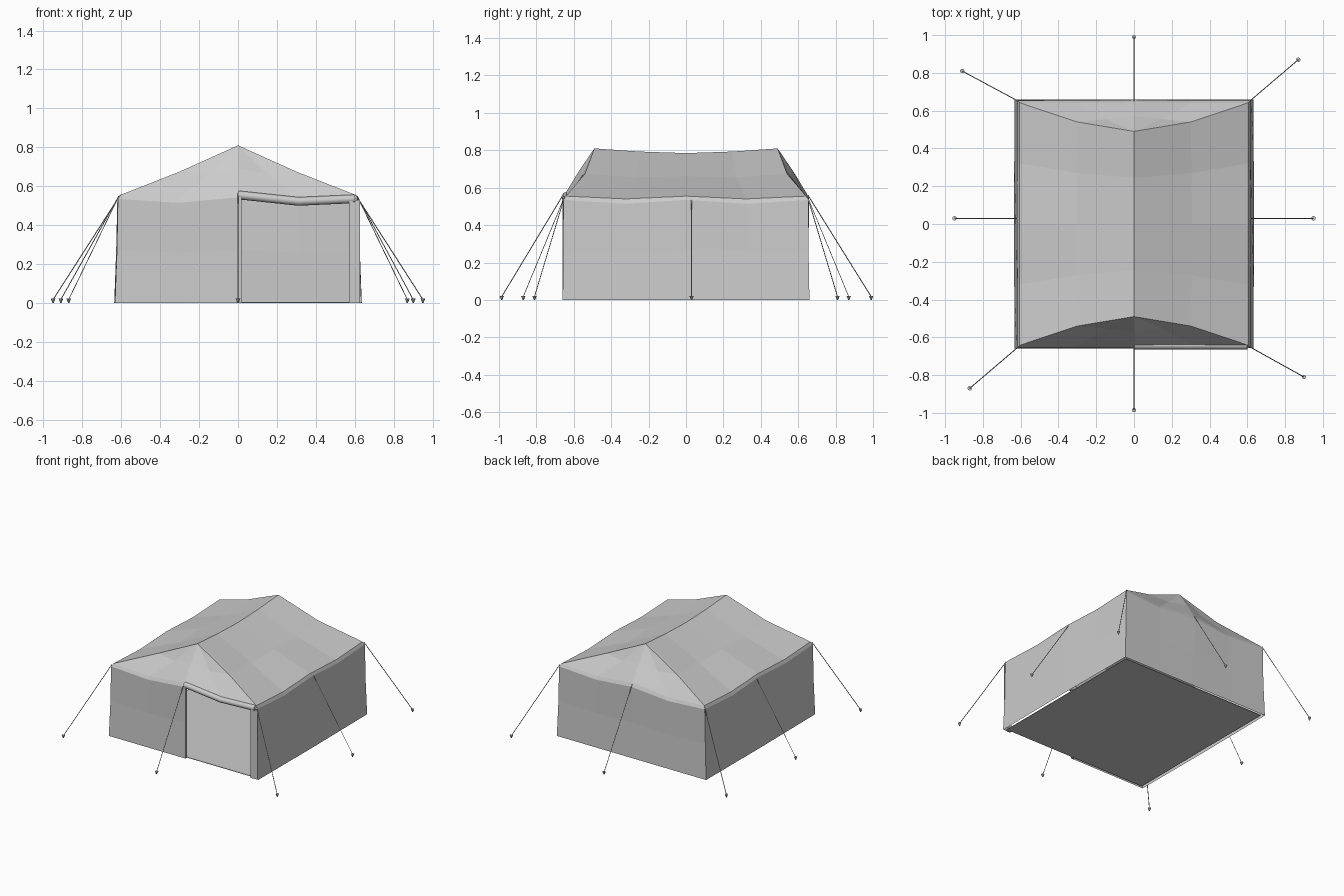
import bpy, bmesh
from mathutils import Vector

if "Cube" in bpy.data.objects:
    bpy.data.objects.remove(bpy.data.objects["Cube"])

STEPS = [-1, -0.5, 0, 0.5]


def add_object(name, bm):
    mesh = bpy.data.meshes.new(name)
    bm.to_mesh(mesh)
    bm.free()
    ob = bpy.data.objects.new(name, mesh)
    bpy.context.collection.objects.link(ob)
    return ob


def pick(values, s):
    # values are given at the corner, the quarter point and the middle of a side
    return values[{1: 0, 0.5: 1, 0: 2}[abs(s)]]


def ring(hx, hy, xs, ys, z_end, z_side):
    # 16 points round the tent: front, right, back, left
    pts = []
    for s in STEPS:
        pts.append((s * hx, -pick(ys, s), pick(z_end, s)))
    for s in STEPS:
        pts.append((pick(xs, s), s * hy, pick(z_side, s)))
    for s in STEPS:
        pts.append((-s * hx, pick(ys, s), pick(z_end, s)))
    for s in STEPS:
        pts.append((-pick(xs, s), -s * hy, pick(z_side, s)))
    return pts


def loft(name, rings, open_door=False):
    bm = bmesh.new()
    rows = [[bm.verts.new(p) for p in r] for r in rings]
    for a, b in zip(rows, rows[1:]):
        for i in range(16):
            if open_door and i in (2, 3):
                continue
            j = (i + 1) % 16
            bm.faces.new((b[i], b[j], a[j], a[i]))
    bmesh.ops.remove_doubles(bm, verts=bm.verts[:], dist=0.0005)
    loose = [v for v in bm.verts if not v.link_faces]
    bmesh.ops.delete(bm, geom=loose, context='VERTS')
    return add_object(name, bm)


def box(name, lo, hi):
    bm = bmesh.new()
    bmesh.ops.create_cube(bm, size=1)
    lo, hi = Vector(lo), Vector(hi)
    for v in bm.verts:
        v.co = Vector([(lo[k] + hi[k]) / 2 + v.co[k] * (hi[k] - lo[k]) for k in range(3)])
    return add_object(name, bm)


def tube(name, points, radius, res=2):
    cu = bpy.data.curves.new(name, 'CURVE')
    cu.dimensions = '3D'
    cu.bevel_depth = radius
    cu.bevel_resolution = res
    cu.use_fill_caps = True
    sp = cu.splines.new('POLY')
    sp.points.add(len(points) - 1)
    for p, co in zip(sp.points, points):
        p.co = (*co, 1)
    ob = bpy.data.objects.new(name, cu)
    bpy.context.collection.objects.link(ob)
    return ob


# Sagging canvas roof with a ridge, hips and a folded eave
ridge = ring(0, 0.49, (0, 0, 0), (0.49, 0.49, 0.49), (0.81, 0.81, 0.81), (0.81, 0.793, 0.785))
slope = ring(0.3, 0.54, (0.3, 0.305, 0.305), (0.54, 0.555, 0.572),
             (0.675, 0.665, 0.69), (0.675, 0.655, 0.662))
eave = ring(0.605, 0.642, (0.605, 0.607, 0.607), (0.642, 0.642, 0.645),
            (0.555, 0.538, 0.57), (0.555, 0.54, 0.555))
lip = ring(0.617, 0.655, (0.617, 0.617, 0.62), (0.655, 0.653, 0.658),
           (0.535, 0.515, 0.543), (0.535, 0.514, 0.535))
loft("canvas_roof", [ridge, slope, eave, lip])

# Walls flaring slightly to the ground, open on the right half of the front
middle = ring(0.622, 0.655, (0.622, 0.622, 0.626), (0.655, 0.652, 0.655),
              (0.27, 0.26, 0.27), (0.27, 0.26, 0.27))
bottom = ring(0.632, 0.66, (0.632, 0.634, 0.636), (0.66, 0.66, 0.66), (0, 0, 0), (0, 0, 0))
loft("canvas_walls", [lip, middle, bottom], True)

# Ground sheet
box("ground_sheet", (-0.61, -0.645, 0.002), (0.61, 0.64, 0.006))

# Door edges and the rolled-up door
box("door_edge_left", (0.0, -0.66, 0), (0.018, -0.64, 0.545))
box("door_edge_right", (0.57, -0.66, 0), (0.592, -0.645, 0.53))
box("wall_strip_right", (0.59, -0.657, 0), (0.627, -0.653, 0.53))
tube("rolled_door", [(0, -0.642, 0.555), (0.31, -0.642, 0.522), (0.6, -0.642, 0.535)], 0.022)

# Guy ropes and pegs: rope top, then peg position
lines = [((-0.612, 0.65, 0.55), (-0.91, 0.81)), ((0, 0.652, 0.56), (0, 0.99)),
         ((0.612, 0.65, 0.55), (0.87, 0.87)), ((0.618, 0.03, 0.535), (0.95, 0.03)),
         ((0.612, -0.65, 0.55), (0.90, -0.81)), ((0, -0.655, 0.565), (0, -0.985)),
         ((-0.612, -0.65, 0.55), (-0.87, -0.87)), ((-0.618, 0.03, 0.535), (-0.95, 0.03))]
for n, (top, (px, py)) in enumerate(lines, 1):
    tube(f"guy_rope_{n}", [top, (px, py, 0.018)], 0.0025, 0)
    bm = bmesh.new()
    bmesh.ops.create_cone(bm, cap_ends=True, segments=8, radius1=0.003, radius2=0.012, depth=0.022)
    bmesh.ops.translate(bm, verts=bm.verts[:], vec=(px, py, 0.011))
    add_object(f"peg_{n}", bm)
